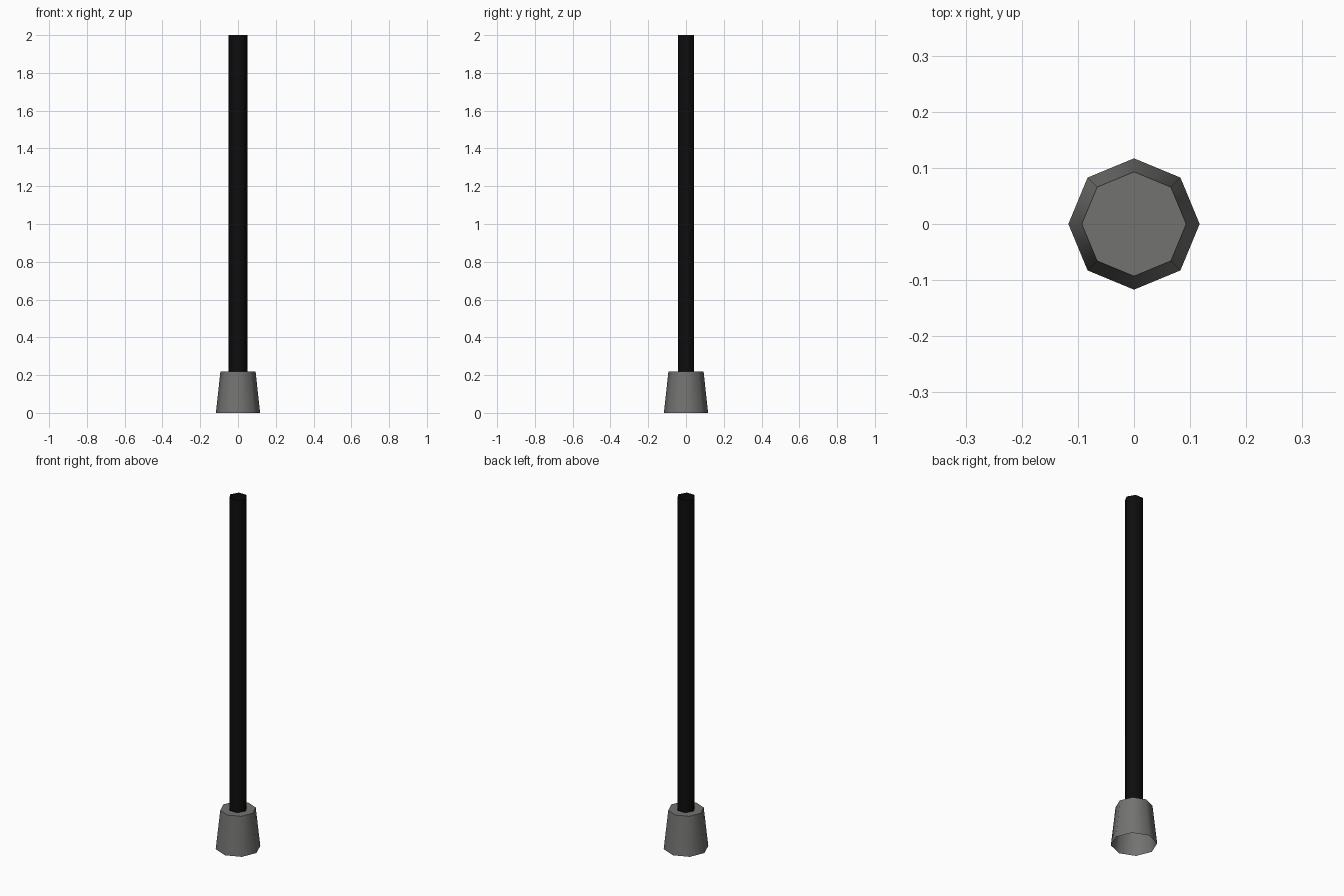
import bpy, bmesh, math

if "Cube" in bpy.data.objects:
    bpy.data.objects.remove(bpy.data.objects["Cube"])


def ring_tube(name, sides, rings, cap_top=False, color=None):
    """Open tube through (radius, z) rings, first corner on +x."""
    bm = bmesh.new()
    loops = []
    for r, z in rings:
        loops.append([bm.verts.new((r * math.cos(i * math.tau / sides),
                                    r * math.sin(i * math.tau / sides), z))
                      for i in range(sides)])
    for low, high in zip(loops, loops[1:]):
        for i in range(sides):
            j = (i + 1) % sides
            bm.faces.new((low[i], low[j], high[j], high[i])).smooth = True
    if cap_top:
        cap = bm.faces.new(loops[-1])
        cap.smooth = False
        for e in cap.edges:
            e.smooth = False
    mesh = bpy.data.meshes.new(name)
    bm.to_mesh(mesh)
    bm.free()
    obj = bpy.data.objects.new(name, mesh)
    bpy.context.collection.objects.link(obj)
    if color:
        mat = bpy.data.materials.new(name + "_paint")
        mat.diffuse_color = color
        mat.use_nodes = True
        mat.node_tree.nodes["Principled BSDF"].inputs["Base Color"].default_value = mat.diffuse_color
        mesh.materials.append(mat)
    return obj


# Tapered eight-sided footing, open underneath
ring_tube("footing", 8, [(0.117, 0.0), (0.093, 0.22)], cap_top=True,
          color=(0.17, 0.17, 0.165, 1))

# Six-sided black pole, open at the ends
ring_tube("pole", 6, [(0.049, 0.22), (0.049, 2.0)], color=(0.004, 0.004, 0.004, 1))
